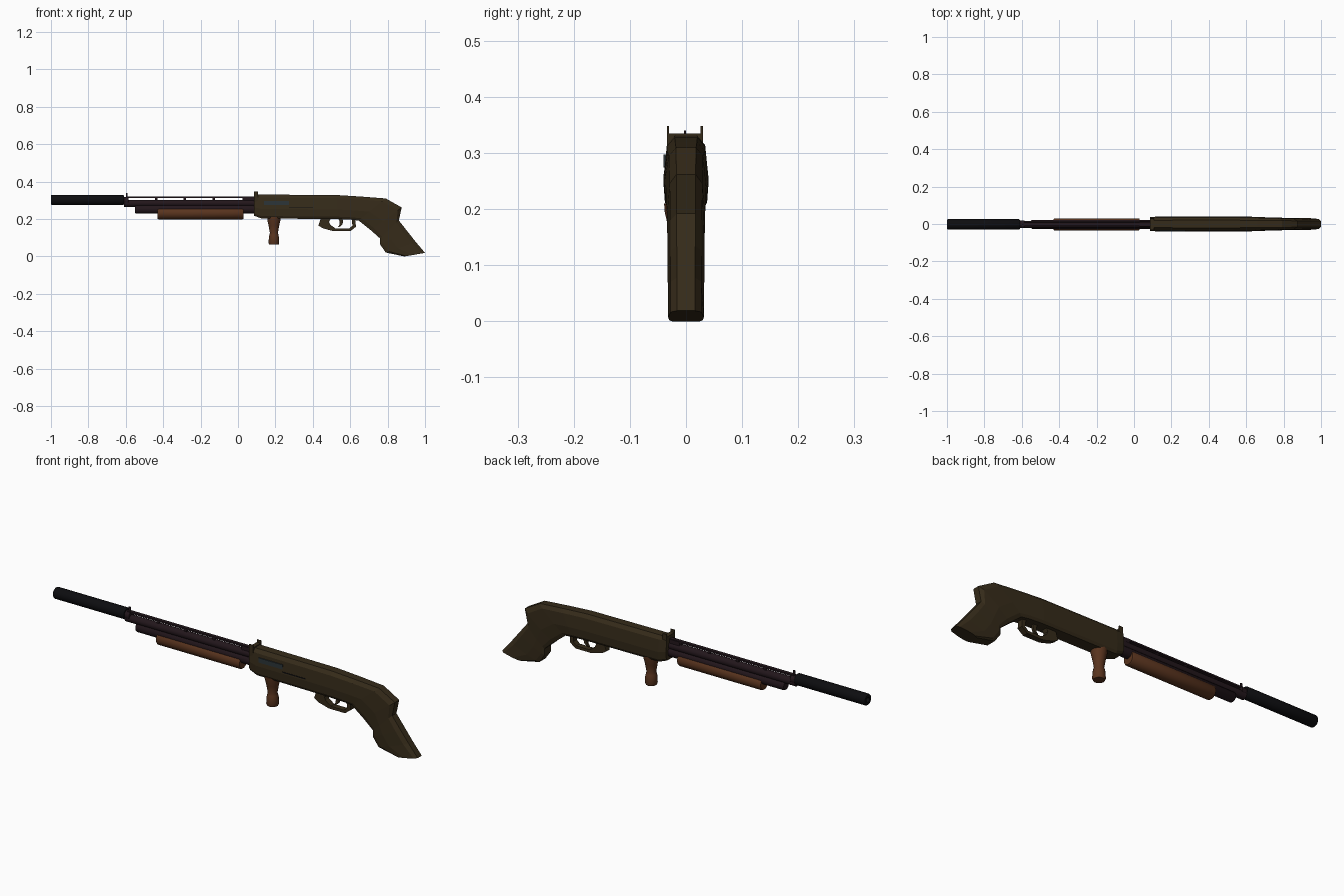
import bpy, bmesh, math

if "Cube" in bpy.data.objects:
    bpy.data.objects.remove(bpy.data.objects["Cube"])

CY = -0.002  # centre plane of the long parts


def material(name, rgb):
    m = bpy.data.materials.new(name)
    m.diffuse_color = (*rgb, 1)
    m.use_nodes = True
    m.node_tree.nodes["Principled BSDF"].inputs["Base Color"].default_value = m.diffuse_color
    return m


BODY = material("dark_olive_brown", (0.036, 0.024, 0.010))
WOOD = material("red_brown", (0.10, 0.034, 0.013))
STEEL = material("purple_black_steel", (0.016, 0.008, 0.011))
BLACK = material("black", (0.004, 0.004, 0.005))
PORT = material("blue_grey", (0.025, 0.036, 0.04))


def loft(name, rings, mat, smooth=False):
    """Skin a list of equal-length closed rings and cap both ends."""
    bm = bmesh.new()
    vs = [[bm.verts.new(p) for p in r] for r in rings]
    n = len(vs[0])
    for a, b in zip(vs, vs[1:]):
        for i in range(n):
            j = (i + 1) % n
            bm.faces.new((a[i], a[j], b[j], b[i]))
    bm.faces.new(vs[0])
    bm.faces.new(vs[-1])
    bmesh.ops.recalc_face_normals(bm, faces=bm.faces)
    me = bpy.data.meshes.new(name)
    bm.to_mesh(me)
    bm.free()
    ob = bpy.data.objects.new(name, me)
    bpy.context.collection.objects.link(ob)
    me.materials.append(mat)
    if smooth:
        bpy.ops.object.select_all(action='DESELECT')
        ob.select_set(True)
        bpy.context.view_layer.objects.active = ob
        bpy.ops.object.shade_smooth_by_angle(angle=math.radians(40))
    return ob


def circle(n):
    return [(math.cos(2 * math.pi * (i + .5) / n), math.sin(2 * math.pi * (i + .5) / n)) for i in range(n)]


def lathe_x(name, profile, z, mat, n=16):
    """Revolve (x, radius) pairs around a horizontal axis."""
    return loft(name, [[(x, CY + r * c, z + r * s) for c, s in circle(n)] for x, r in profile], mat, True)


def box(name, x0, x1, y0, y1, z0, z1, mat):
    ring = [(y0, z0), (y1, z0), (y1, z1), (y0, z1)]
    return loft(name, [[(x, y, z) for y, z in ring] for x in (x0, x1)], mat)


# Suppressor with a shallow bore, and its collar
lathe_x("suppressor", [(-0.95, .012), (-1, .012), (-1, .025), (-.995, .028),
                       (-.615, .028), (-.61, .024)], .302, BLACK)
lathe_x("muzzle_collar", [(-.62, .021), (-.585, .021)], .298, STEEL)

# Barrel, raised rib and rib posts
lathe_x("barrel", [(-.61, .019), (.12, .019)], .284, STEEL)
box("rib", -.60, .10, CY - .009, CY + .009, .312, .32, STEEL)
for i, x in enumerate((-.592, -.437, -.284, -.129, .03)):
    box(f"rib_post_{i}", x - .007, x + .007, CY - .006, CY + .006, .295, .314, STEEL)
box("rear_rib_block", .03, .10, CY - .012, CY + .012, .29, .318, STEEL)

# Magazine tube and sliding pump
lathe_x("magazine_tube", [(-.55, .02), (-.545, .024), (.12, .024)], .253, STEEL)
lathe_x("pump_handle", [(-.43, .030), (-.425, .033), (.024, .033), (.03, .030)], .231, WOOD)

# Receiver and stock: one faceted loft along top/bottom outline pairs
stations = [  # top x, top z, bottom x, bottom z, half width
    (.085, .331, .085, .218, .036), (.125, .331, .125, .203, .040),
    (.533, .328, .53, .20, .0405), (.66, .32, .60, .197, .039),
    (.79, .31, .645, .192, .036), (.875, .262, .71, .14, .034),
    (.86, .192, .76, .096, .033), (.905, .135, .76, .064, .033),
    (.95, .078, .79, .021, .032), (1.0, .019, .89, 0, .032)]
half = [(0, .5), (.13, .85), (.6, 1), (.9, .93), (1, .75)]
section = [(t, w) for t, w in half] + [(t, -w) for t, w in reversed(half)]
loft("receiver_and_stock",
     [[(a + (c - a) * t, w * h, b + (d - b) * t) for t, w in section]
      for a, b, c, d, h in stations], BODY)

# Rear sight: base plate, two ears and a small bead
box("sight_base", .085, .107, -.034, .030, .29, .335, BODY)
for side, y in (("left", -.034), ("right", .026)):
    box(f"sight_ear_{side}", .085, .107, y, y + .004, .32, .348, BODY)
box("sight_bead", -.60, -.59, CY - .002, CY + .002, .315, .34, STEEL)

# Ejection port and the slot behind it
box("ejection_port", .14, .272, -.0405, -.03, .274, .297, PORT)
box("bolt_slot", .272, .40, -.0405, -.034, .258, .263, BLACK)

# Turned vertical foregrip
grip = [(.21, .037), (.195, .036), (.165, .029), (.125, .022), (.115, .025),
        (.10, .028), (.07, .029), (.063, .026)]
loft("vertical_grip", [[(.192 + r * c, CY + r * s, z) for c, s in circle(14)]
                       for z, r in grip], WOOD, True)

# Trigger guard strap: sections between outer and inner outline
outer = [(.445, .21), (.43, .165), (.455, .15), (.512, .135), (.60, .135), (.63, .158), (.628, .21)]
inner = [(.50, .21), (.487, .185), (.493, .17), (.522, .149), (.595, .149), (.612, .165), (.606, .21)]
loft("trigger_guard", [[(o[0], CY - .014, o[1]), (o[0], CY + .014, o[1]),
                        (i[0], CY + .014, i[1]), (i[0], CY - .014, i[1])]
                       for o, i in zip(outer, inner)], BODY)

# Curved trigger
path = [(.545, .21, .012), (.553, .185, .009), (.549, .168, .007), (.537, .157, .004)]
loft("trigger", [[(x - r, CY - .006, z), (x + r, CY - .006, z),
                  (x + r, CY + .006, z), (x - r, CY + .006, z)] for x, z, r in path], BODY)
